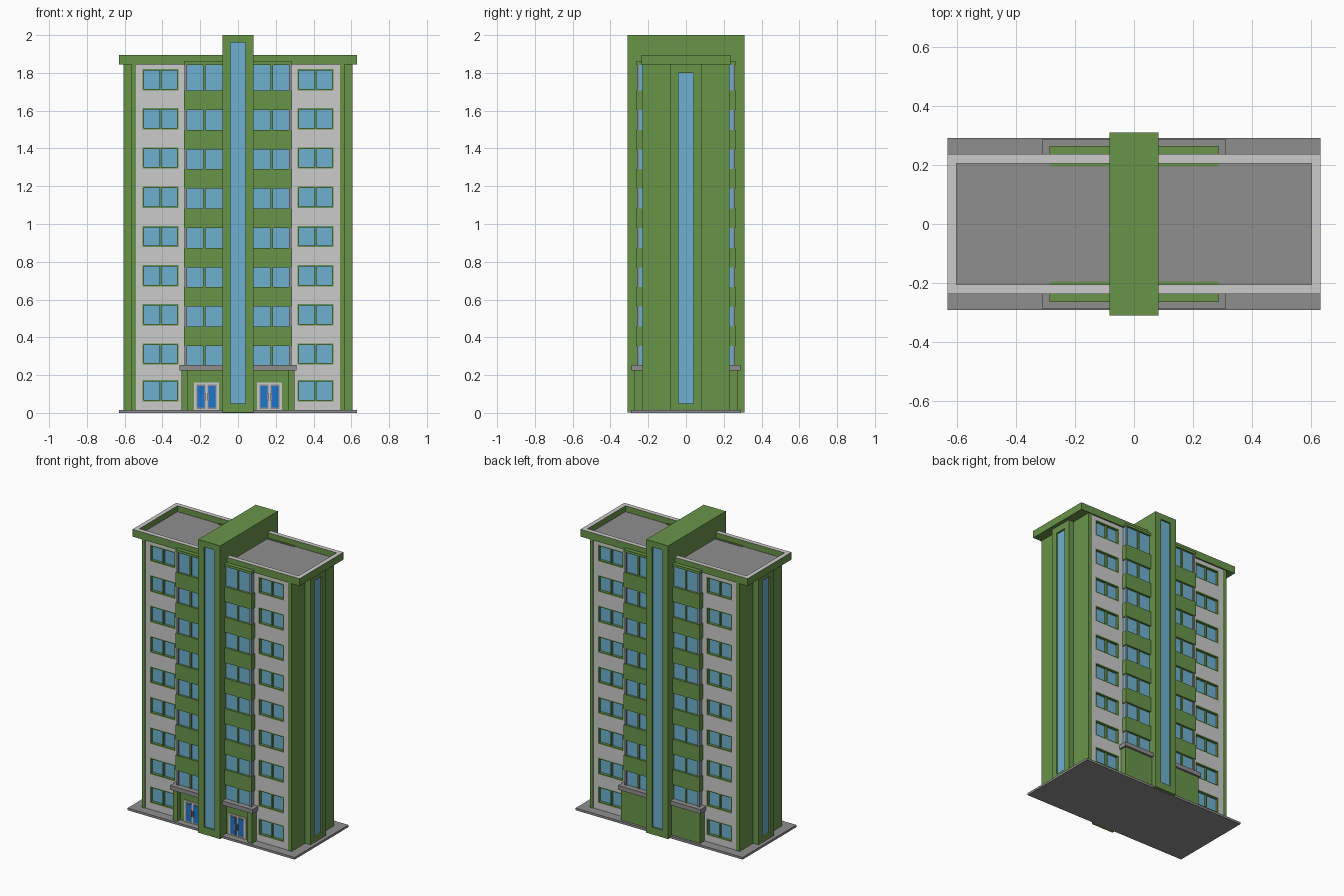
import bpy, bmesh
from mathutils import Vector

if "Cube" in bpy.data.objects:
    bpy.data.objects.remove(bpy.data.objects["Cube"])


def lin(c):
    c /= 255
    return c / 12.92 if c <= 0.04045 else ((c + 0.055) / 1.055) ** 2.4


def material(name, r, g, b):
    m = bpy.data.materials.new(name)
    m.diffuse_color = (lin(r), lin(g), lin(b), 1)
    m.use_nodes = True
    m.node_tree.nodes["Principled BSDF"].inputs["Base Color"].default_value = m.diffuse_color
    return m


GREEN = material("green_paint", 105, 148, 73)
WALL = material("light_wall", 203, 203, 203)
GREY = material("concrete_grey", 143, 143, 143)
GLASS = material("window_glass", 110, 176, 208)
DOOR = material("door_blue", 30, 118, 205)


def finish(name, bm, mats):
    me = bpy.data.meshes.new(name)
    bm.to_mesh(me)
    bm.free()
    for m in mats:
        me.materials.append(m)
    ob = bpy.data.objects.new(name, me)
    bpy.context.collection.objects.link(ob)
    return ob


def add_box(bm, x0, x1, y0, y1, z0, z1):
    vs = bmesh.ops.create_cube(bm, size=1)["verts"]
    for v in vs:
        v.co = Vector((x1 if v.co.x > 0 else x0, y1 if v.co.y > 0 else y0, z1 if v.co.z > 0 else z0))


def boxes(name, mat, *specs):
    bm = bmesh.new()
    for s in specs:
        x0, x1, y0, y1, z0, z1 = s
        add_box(bm, min(x0, x1), max(x0, x1), min(y0, y1), max(y0, y1), z0, z1)
    return finish(name, bm, [mat])


def shrink(bm, face, t0, t1, z0, z1, axis, push=0.0):
    """Extrude a vertical face and fit its end to a rectangle, pushed inwards."""
    n = face.normal.copy()
    f = bmesh.ops.extrude_discrete_faces(bm, faces=[face])["faces"][0]
    ct = sum(v.co[axis] for v in f.verts) / 4
    cz = sum(v.co.z for v in f.verts) / 4
    for v in f.verts:
        v.co[axis] = t1 if v.co[axis] > ct else t0
        v.co.z = z1 if v.co.z > cz else z0
        v.co -= n * push
    f.normal_update()
    return f


def recessed_box(name, dims, normal_axis, signs, half, z0, z1, depth):
    """Green block with a tall sunken glass strip in the chosen sides."""
    bm = bmesh.new()
    add_box(bm, *dims)
    bm.normal_update()
    t = 1 - normal_axis
    for s in signs:
        f = [f for f in bm.faces if f.normal[normal_axis] * s > 0.9][0]
        f = shrink(bm, f, -half, half, z0, z1, t)
        f = shrink(bm, f, -half, half, z0, z1, t, depth)
        f.material_index = 1
    return finish(name, bm, [GREEN, GLASS])


SIDES = (-1, 1)
BASE, TOP = 0.015, 1.848
ROWS = [0.06] + [0.255 + 0.2075 * k for k in range(8)]

# Ground slab and building core
boxes("ground_slab", GREY, (-0.63, 0.63, -0.29, 0.29, 0, BASE))
boxes("building_core", GREEN, (-0.54, 0.54, -0.195, 0.195, BASE, TOP))

# Central tower fin, glazed front and back
recessed_box("central_tower", (-0.083, 0.083, -0.31, 0.31, 0.001, 2), 1, SIDES, 0.04, 0.05, 1.96, 0.012)

# End walls with a glazed rib
for s in SIDES:
    tag = "right" if s > 0 else "left"
    boxes("end_wall_" + tag, GREEN, (s * 0.54, s * 0.565, -0.23, 0.23, BASE, TOP))
    x0, x1 = sorted((s * 0.565, s * 0.605))
    recessed_box("end_rib_" + tag, (x0, x1, -0.083, 0.083, BASE, TOP), 0, (s,), 0.04, 0.05, 1.80, 0.012)

# Light walls: one face per floor, each with a green frame and sunken glass
bm = bmesh.new()
levels = [BASE] + [r - 0.05 for r in ROWS[1:]] + [TOP]
mullions = []
for sy in SIDES:
    for sx in SIDES:
        xa, xb = sorted((sx * 0.27, sx * 0.54))
        wa, wb = sorted((sx * 0.314, sx * 0.506))
        y = sy * 0.226
        for i, z in enumerate(ROWS):
            lo, hi = levels[i], levels[i + 1]
            pts = [(xa, y, lo), (xb, y, lo), (xb, y, hi), (xa, y, hi)]
            f = bm.faces.new([bm.verts.new(p) for p in (pts if sy < 0 else pts[::-1])])
            f.normal_update()
            f = shrink(bm, f, wa, wb, z, z + 0.113, 0)
            old = set(bm.faces)
            f = shrink(bm, f, wa + 0.008, wb - 0.008, z + 0.008, z + 0.105, 0)
            f = shrink(bm, f, wa + 0.008, wb - 0.008, z + 0.008, z + 0.105, 0, 0.018)
            for g in bm.faces:
                if g not in old:
                    g.material_index = 1
            f.material_index = 2
            c = (wa + wb) / 2
            mullions.append((c - 0.005, c + 0.005, sy * 0.205, sy * 0.222, z + 0.008, z + 0.105))
bmesh.ops.remove_doubles(bm, verts=bm.verts, dist=0.0001)
finish("window_walls", bm, [WALL, GREEN, GLASS])
boxes("window_mullions", GREEN, *mullions)

# Balcony stacks: green bands, glazing, mullions and grey corner posts
bands, glass, bars, posts = [], [], [], []
for sy in SIDES:
    for sx in SIDES:
        for k in range(8):
            z0 = 0.25 + 0.208 * k
            z1 = z0 + 0.105 if k < 7 else 1.843
            nxt = z0 + 0.208 if k < 7 else 1.86
            bands.append((sx * 0.07, sx * 0.286, sy * 0.195, sy * 0.264, z1, nxt))
            glass.append((sx * 0.07, sx * 0.279, sy * 0.195, sy * 0.25, z0, z1))
            bars.append((sx * 0.173, sx * 0.184, sy * 0.24, sy * 0.258, z0, z1))
            posts.append((sx * 0.27, sx * 0.283, sy * 0.248, sy * 0.26, z0, z1))
boxes("balcony_bands", GREEN, *bands)
boxes("balcony_glazing", GLASS, *glass)
boxes("balcony_mullions", GREEN, *bars)
boxes("balcony_posts", GREY, *posts)

# Canopies and ground floor blocks; the front ones are open porches
canopies, blocks = [], []
for sx in SIDES:
    for sy in SIDES:
        canopies.append((sx * 0.07, sx * 0.31, sy * 0.195, sy * 0.288, 0.225, 0.254))
    blocks.append((sx * 0.07, sx * 0.298, 0.195, 0.274, BASE, 0.225))
    blocks.append((sx * 0.07, sx * 0.265, -0.195, -0.242, BASE, 0.225))
    blocks.append((sx * 0.265, sx * 0.298, -0.195, -0.274, BASE, 0.225))
boxes("canopies", GREY, *canopies)
boxes("ground_floor_blocks", GREEN, *blocks)

# Double doors
frames, rims, leaves, handles = [], [], [], []
for sx in SIDES:
    c = sx * 0.167
    frames.append((c - 0.066, c + 0.066, -0.24, -0.248, BASE, 0.16))
    for d in SIDES:
        m = c + d * 0.029
        rims.append((m - 0.024, m + 0.024, -0.246, -0.251, 0.02, 0.15))
        leaves.append((m - 0.018, m + 0.018, -0.25, -0.254, 0.028, 0.143))
        h = c + d * 0.009
        handles.append((h - 0.004, h + 0.004, -0.25, -0.26, 0.065, 0.105))
boxes("door_frames", WALL, *frames)
boxes("door_rims", GREY, *rims)
boxes("door_leaves", DOOR, *leaves)
boxes("door_handles", GREY, *handles)

# Roof tray: green sides, light rim on top, grey sunken floor
bm = bmesh.new()
add_box(bm, -0.63, 0.63, -0.236, 0.236, 1.845, 1.895)
bm.normal_update()
top = [f for f in bm.faces if f.normal.z > 0.9][0]
for push in (0, 0.04):
    top = bmesh.ops.extrude_discrete_faces(bm, faces=[top])["faces"][0]
    for v in top.verts:
        v.co = (0.6 if v.co.x > 0 else -0.6, 0.205 if v.co.y > 0 else -0.205, 1.895 - push)
bm.normal_update()
for f in bm.faces:
    if f.normal.z > 0.9:
        f.material_index = 2 if f is top or f.calc_center_median().z < 1.88 else 1
finish("roof_tray", bm, [GREEN, WALL, GREY])
